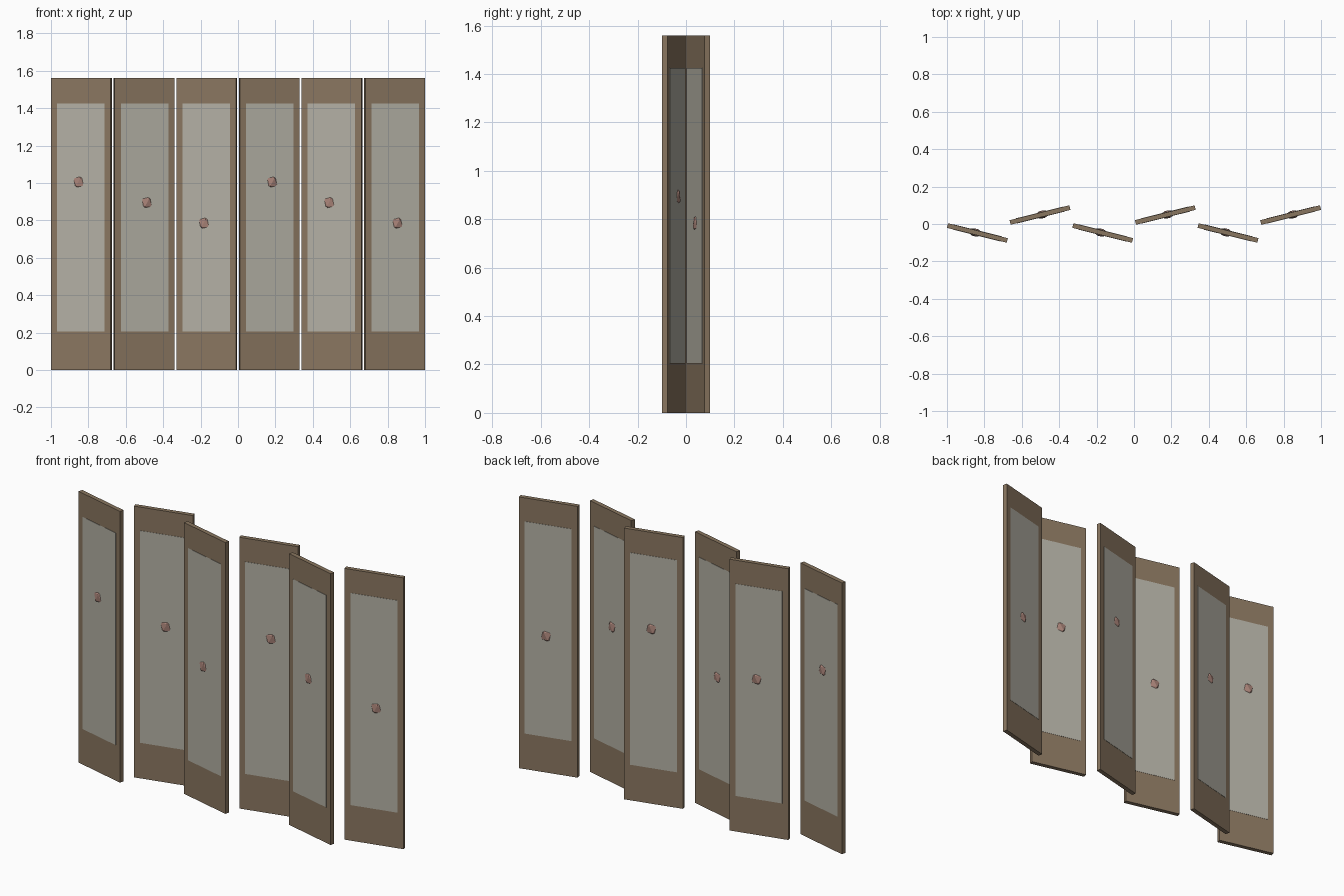
import bpy, math
from mathutils import Matrix, Vector

if "Cube" in bpy.data.objects:
    bpy.data.objects.remove(bpy.data.objects["Cube"])


def material(name, rgb):
    m = bpy.data.materials.new(name)
    m.diffuse_color = (*rgb, 1)
    m.use_nodes = True
    m.node_tree.nodes["Principled BSDF"].inputs["Base Color"].default_value = m.diffuse_color
    return m


WOOD = material("wood", (0.25, 0.18, 0.115))
PAPER = material("paper", (0.45, 0.43, 0.37))
BLOSSOM = material("blossom", (0.40, 0.23, 0.19))


def place(obj, name, mat, size, offset, leaf):
    obj.name = name
    obj.data.materials.append(mat)
    obj.matrix_world = leaf @ Matrix.Translation(offset) @ Matrix.Diagonal((*size, 1))


def box(name, mat, size, offset, leaf):
    bpy.ops.mesh.primitive_cube_add(size=1)
    place(bpy.context.object, name, mat, size, offset, leaf)


H, L, T = 1.56, 0.329, 0.025
for i in range(6):
    s = -1 if i % 2 == 0 else 1
    # zig-zag leaf frame of reference
    leaf = Matrix.Translation((-0.8375 + 0.335 * i, 0.048 * s, 0)) @ Matrix.Rotation(math.radians(14 * s), 4, 'Z')
    # wooden leaf with an inset sheet just proud of both faces
    box(f"leaf_{i+1}", WOOD, (L, T, H), (0, 0, H / 2), leaf)
    box(f"sheet_{i+1}", PAPER, (0.262, T + 0.003, 1.22), (0, 0, 0.815), leaf)
    # faceted blossom passing through the sheet
    z = (1.005, 0.895, 0.785)[i % 3]
    bpy.ops.mesh.primitive_ico_sphere_add(subdivisions=1, radius=1)
    place(bpy.context.object, f"blossom_{i+1}", BLOSSOM, (0.04, 0.024, 0.045), (0.012 * s, 0, z), leaf)
